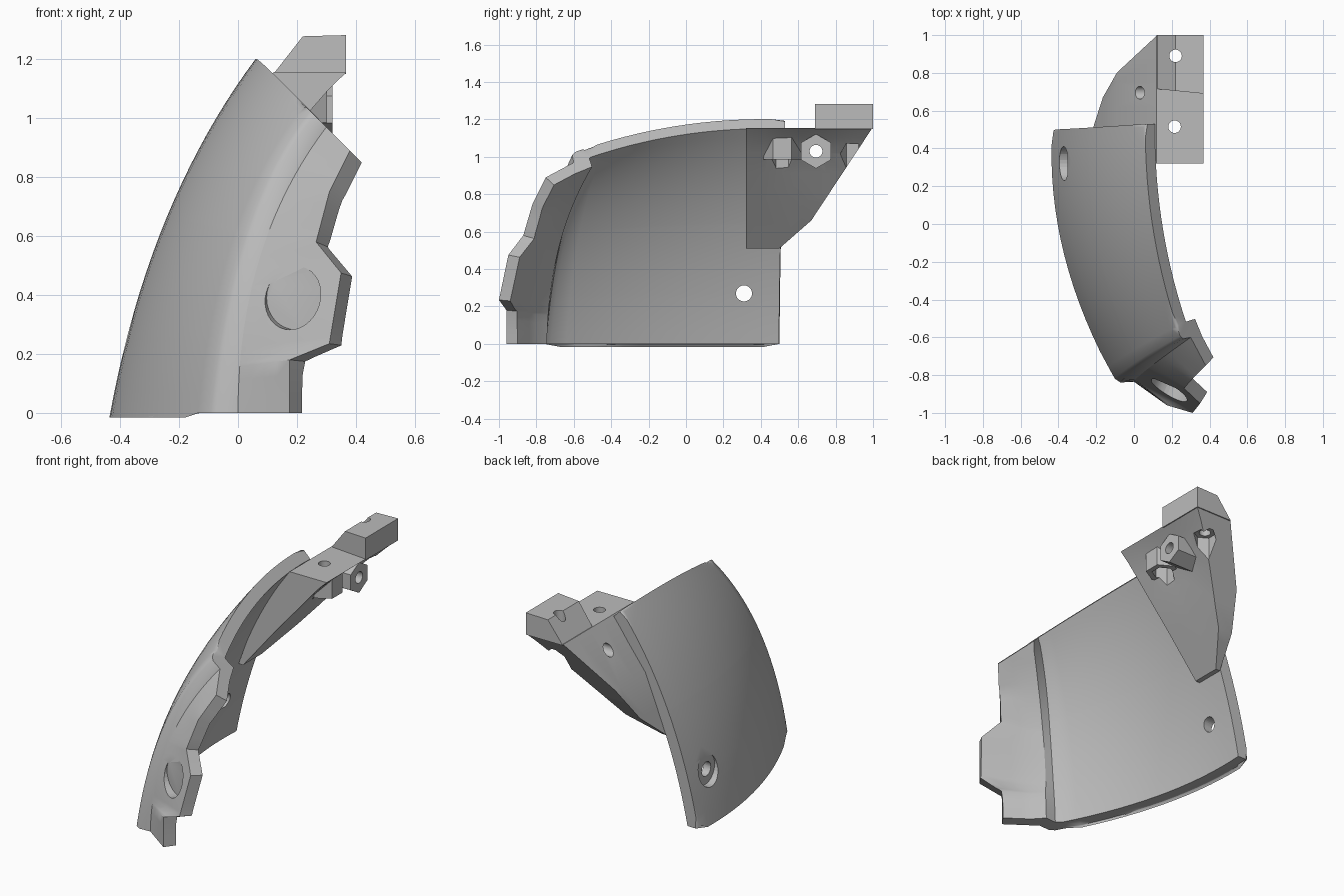
import bpy, bmesh, math
from mathutils import Vector

if "Cube" in bpy.data.objects:
    bpy.data.objects.remove(bpy.data.objects["Cube"])

grey = bpy.data.materials.new("plain_grey")
grey.use_nodes = True
grey.diffuse_color = (0.5, 0.5, 0.5, 1)
grey.node_tree.nodes["Principled BSDF"].inputs["Base Color"].default_value = (0.5, 0.5, 0.5, 1)


def finish(bm, name):
    bmesh.ops.recalc_face_normals(bm, faces=bm.faces)
    mesh = bpy.data.meshes.new(name)
    bm.to_mesh(mesh)
    bm.free()
    mesh.materials.append(grey)
    obj = bpy.data.objects.new(name, mesh)
    bpy.context.collection.objects.link(obj)
    return obj


def activate(obj):
    bpy.ops.object.select_all(action="DESELECT")
    obj.select_set(True)
    bpy.context.view_layer.objects.active = obj


def prism(name, start, end, radius, sides=32):
    """Closed prism running between two points."""
    a, b = Vector(start), Vector(end)
    bm = bmesh.new()
    bmesh.ops.create_cone(bm, cap_ends=True, segments=sides, radius1=radius,
                          radius2=radius, depth=(b - a).length)
    turn = (b - a).to_track_quat("Z", "Y").to_matrix().to_4x4()
    turn.translation = (a + b) / 2
    bm.transform(turn)
    return finish(bm, name)


def drill(obj, start, end, radius, sides=32):
    cutter = prism("hole_cutter", start, end, radius, sides)
    cutter.hide_render = True
    mod = obj.modifiers.new("hole", "BOOLEAN")
    mod.operation, mod.solver, mod.object = "DIFFERENCE", "EXACT", cutter
    activate(obj)
    bpy.ops.object.modifier_apply(modifier=mod.name)
    bpy.data.objects.remove(cutter)


def smooth(obj, angle):
    activate(obj)
    bpy.ops.object.shade_smooth_by_angle(angle=math.radians(angle))


def quad(points, u):
    """Smooth curve through three points."""
    a, b, c = (Vector(p) for p in points)
    return a * (2*u - 1) * (u - 1) + b * 4*u * (1 - u) + c * u * (2*u - 1)


def along(table, t):
    """Straight steps between (t, point) entries."""
    for (t0, a), (t1, b) in zip(table, table[1:]):
        if t <= t1:
            return Vector(a).lerp(Vector(b), (t - t0) / (t1 - t0))
    return Vector(table[-1][1])


# Curved panel: rear, middle and front rails, each from bottom to top
REAR = [(-.43, .5, 0), (-.24, .51, .66), (.06, .53, 1.2)]
MIDDLE = [(-.365, -.17, 0), (-.19, -.14, .65), (.105, -.05, 1.165)]
FRONT = [(-.09, -.84, 0), (.025, -.745, .6), (.25, -.61, 1.02)]
CREASE = [(0, -.835, 0), (.075, -.765, .53), (.3, -.6, .97)]
# Stepped outer edge of the front flange
TIP = [(0, (.175, -.96, 0)), (.14, (.175, -.96, .18)), (.18, (.31, -1, .235)),
       (.4, (.35, -.95, .475)), (.51, (.265, -.87, .58)),
       (.75, (.31, -.82, .75)), (1, (.38, -.75, .89))]
CORNER = 16


def panel_row(t):
    rails = [quad(r, t) for r in (REAR, MIDDLE, FRONT)]
    row = [quad(rails, i / CORNER) for i in range(CORNER)]
    crease, tip = quad(CREASE, t), along(TIP, t)
    # small round on the front corner
    row += [rails[2].lerp(row[-1], .25), rails[2].lerp(crease, .2)]
    return row + [crease.lerp(tip, k / 4) for k in range(5)]


def build_panel():
    ts = sorted({i / 20 for i in range(21)} | {t for t, _ in TIP})
    rows = [panel_row(t) for t in ts]
    nr, nc = len(rows), len(rows[0])
    bm = bmesh.new()
    outer = [[bm.verts.new(p) for p in row] for row in rows]
    for j in range(nr - 1):
        for i in range(nc - 1):
            bm.faces.new((outer[j][i], outer[j][i+1], outer[j+1][i+1], outer[j+1][i]))
    bm.normal_update()
    sign = 1 if outer[5][5].normal.x < 0 else -1
    # inner skin, offset within each row so the end cuts stay flat
    spots = []
    for j, t in enumerate(ts):
        plane = Vector((0, 0, 1)).lerp(Vector((.707, 0, .707)), t).normalized()
        line = []
        for i, v in enumerate(outer[j]):
            n = v.normal * sign
            n = (n - plane * n.dot(plane)).normalized()
            thick = .09 if CORNER <= i <= CORNER + 2 else .072
            line.append(v.co - n * thick * min(v.calc_shell_factor(), 1.2))
        spots.append(line)
    inner = [[bm.verts.new(p) for p in line] for line in spots]
    for j in range(nr - 1):
        for i in range(nc - 1):
            bm.faces.new((inner[j][i], inner[j+1][i], inner[j+1][i+1], inner[j][i+1]))
        for i in (0, nc - 1):
            bm.faces.new((outer[j][i], outer[j+1][i], inner[j+1][i], inner[j][i]))
    for j in (0, nr - 1):
        for i in range(nc - 1):
            bm.faces.new((outer[j][i], outer[j][i+1], inner[j][i+1], inner[j][i]))
    # crisp line where the flange meets the panel
    for grid in (outer, inner):
        for a, b in zip(grid, grid[1:]):
            bm.edges.get((a[CORNER + 2], b[CORNER + 2])).smooth = False
    # soft outer rim along the bottom, top and rear
    rim = [bm.edges.get((outer[j][i], outer[j][i+1]))
           for j in (0, nr - 1) for i in range(CORNER - 1)]
    rim += [bm.edges.get((outer[j][0], outer[j+1][0])) for j in range(nr - 1)]
    bmesh.ops.bevel(bm, geom=rim, offset=.016, segments=3, profile=.5, affect="EDGES",
                    clamp_overlap=True)
    return finish(bm, "curved_panel")


panel = build_panel()
drill(panel, (.09, -1.1, .39), (.196, -.858, .39), .108)
drill(panel, (-.6, .31, .27), (-.1, .31, .27), .043)
drill(panel, (-.6, .32, .27), (-.352, .32, .27), .09)
smooth(panel, 42)


# Rear bracket: wedge with a hollowed underside, trimmed by sloping planes
def build_bracket():
    bm = bmesh.new()
    loops = []
    for y, sag in ((.32, 0), (.42, .01), (.52, .02), (.62, .03), (.75, .025), (.88, .01), (1, 0)):
        section = [(.12, 1.155), (-.09, .86), (-.165, .66), (-.22, .51), (-.19, .51),
                   (.02, .765), (.15 - sag * .6, .915), (.24 - sag, 1.02), (.31 - sag * .5, 1.1),
                   (.367, 1.155)]
        loops.append([bm.verts.new((x, y, z)) for x, z in section])
    n = len(loops[0])
    for a, b in zip(loops, loops[1:]):
        for i in range(n):
            bm.faces.new((a[i], a[(i+1) % n], b[(i+1) % n], b[i]))
    bm.faces.new(loops[0])
    bm.faces.new(loops[-1])
    for point, normal in (((0, .67, .66), (0, .5, -.33)), ((0, .67, .66), (0, .14, -.16))):
        cut = bmesh.ops.bisect_plane(bm, geom=bm.verts[:] + bm.edges[:] + bm.faces[:],
                                     plane_co=point, plane_no=normal, clear_outer=True)
        edges = [e for e in cut["geom_cut"] if isinstance(e, bmesh.types.BMEdge)]
        bmesh.ops.holes_fill(bm, edges=edges)
    bmesh.ops.remove_doubles(bm, verts=bm.verts, dist=.0005)
    return finish(bm, "rear_bracket")


# Raised block with a sloping outer side
def build_block():
    bm = bmesh.new()
    ends = []
    for fronts in (True, False):
        ends.append([bm.verts.new((x, .715 - (x - .12) * .1 if fronts else 1, z))
                     for x, z in ((.12, 1.15), (.367, 1.15), (.367, 1.282), (.22, 1.278))])
    a, b = ends
    for i in range(4):
        k = (i + 1) % 4
        bm.faces.new((a[i], a[k], b[k], b[i]))
    bm.faces.new(a)
    bm.faces.new(b)
    return finish(bm, "raised_block")


bracket, block = build_bracket(), build_block()

# Hexagonal bosses under the bracket
front_boss = prism("front_boss", (.215, .515, .985), (.215, .515, 1.14), .1, 6)
side_boss = prism("side_boss", (.12, .695, 1.03), (.32, .695, 1.03), .092, 6)

# Bolt holes, and hexagonal nut pockets open from below
for part in (front_boss, bracket):
    drill(part, (.215, .515, .6), (.215, .515, 1.06), .065, 6)
    drill(part, (.215, .515, .7), (.215, .515, 1.4), .033)
drill(bracket, (.22, .89, .6), (.22, .89, 1.08), .065, 6)
for part in (bracket, block):
    drill(part, (.22, .89, .7), (.22, .89, 1.4), .033)
for part in (side_boss, bracket):
    drill(part, (-.3, .695, 1.03), (.6, .695, 1.03), .034)
for part in (front_boss, side_boss, bracket, block):
    smooth(part, 25)
